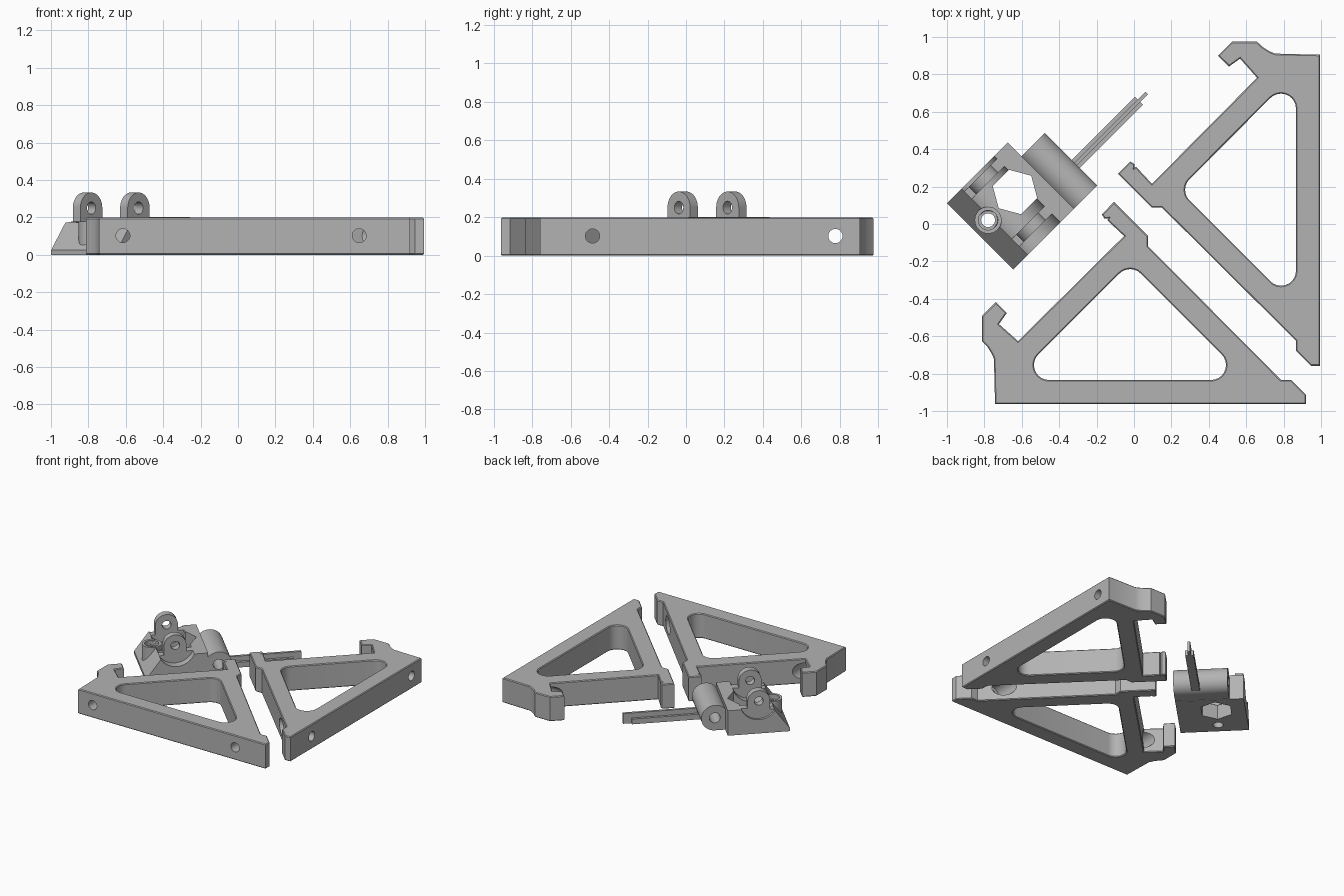
import bpy, bmesh, math
from mathutils import Matrix

if "Cube" in bpy.data.objects:
    bpy.data.objects.remove(bpy.data.objects["Cube"])

grey = bpy.data.materials.new("plain grey")
grey.diffuse_color = (0.45, 0.45, 0.45, 1)
grey.use_nodes = True
grey.node_tree.nodes["Principled BSDF"].inputs["Base Color"].default_value = grey.diffuse_color


def arc(cx, cy, r, a0, a1, n):
    """Points on an arc, angles in degrees."""
    angles = [math.radians(a0 + (a1 - a0) * i / n) for i in range(n + 1)]
    return [(cx + r * math.cos(a), cy + r * math.sin(a)) for a in angles]


def circle(cx, cy, r, n=32, start=0):
    return arc(cx, cy, r, start, start + 360, n)[:-1]


def prism(name, pts, axis, lo, hi):
    """Extrude a profile along z (points are x, y) or along y (points are x, z)."""
    def place(p, t):
        return (p[0], p[1], t) if axis == 'z' else (p[0], t, p[1])
    bm = bmesh.new()
    a = [bm.verts.new(place(p, lo)) for p in pts]
    b = [bm.verts.new(place(p, hi)) for p in pts]
    bm.faces.new(a)
    bm.faces.new(b)
    n = len(pts)
    for i in range(n):
        j = (i + 1) % n
        bm.faces.new((a[i], a[j], b[j], b[i]))
    bmesh.ops.recalc_face_normals(bm, faces=bm.faces)
    me = bpy.data.meshes.new(name)
    bm.to_mesh(me)
    bm.free()
    me.materials.append(grey)
    ob = bpy.data.objects.new(name, me)
    bpy.context.collection.objects.link(ob)
    return ob


def activate(ob):
    bpy.ops.object.select_all(action='DESELECT')
    ob.select_set(True)
    bpy.context.view_layer.objects.active = ob


def cut(ob, *cutters):
    """Subtract each cutter and remove it."""
    for c in cutters:
        activate(ob)
        m = ob.modifiers.new("cut", 'BOOLEAN')
        m.operation, m.solver, m.object = 'DIFFERENCE', 'EXACT', c
        bpy.ops.object.modifier_apply(modifier=m.name)
        bpy.data.objects.remove(c)
    return ob


def smooth(ob):
    activate(ob)
    bpy.ops.object.shade_smooth_by_angle(angle=math.radians(30))


# ---- Triangular bracket: outline and rounded window, chamfered top and bottom
H, CH = 0.198, 0.006
outline = [(-0.743, -0.963), (0.92, -0.963), (0.92, -0.914), (0.84, -0.834),
           (0.786, -0.834), (0.075, -0.118), (0.075, -0.064), (-0.107, 0.118),
           (-0.172, 0.052), (-0.158, 0.028), (-0.138, 0.03), (-0.143, 0.02),
           (-0.053, -0.064), (-0.62, -0.626), (-0.722, -0.535), (-0.68, -0.476),
           (-0.738, -0.417), (-0.813, -0.492), (-0.813, -0.626), (-0.785, -0.655),
           (-0.764, -0.688), (-0.749, -0.72)]
window = (arc(0.412, -0.754, 0.08, -90, 45, 9) + arc(-0.021, -0.321, 0.08, 45, 135, 6)
          + arc(-0.455, -0.754, 0.08, 135, 270, 9))
cu = bpy.data.curves.new("bracket_profile", 'CURVE')
cu.dimensions, cu.fill_mode = '2D', 'BOTH'
cu.extrude, cu.bevel_depth, cu.bevel_resolution, cu.offset = H / 2 - CH, CH, 0, -CH
for pts in (outline, window):
    s = cu.splines.new('POLY')
    s.points.add(len(pts) - 1)
    for p, q in zip(s.points, pts):
        p.co = (q[0], q[1], 0, 1)
    s.use_cyclic_u = True
front_bracket = bpy.data.objects.new("front_bracket", cu)
bpy.context.collection.objects.link(front_bracket)
activate(front_bracket)
bpy.ops.object.convert(target='MESH')
front_bracket = bpy.context.object
me = front_bracket.data
me.transform(Matrix.Translation((0, 0, H / 2)))
bm = bmesh.new()
bm.from_mesh(me)
bmesh.ops.remove_doubles(bm, verts=bm.verts, dist=0.0005)
bmesh.ops.recalc_face_normals(bm, faces=bm.faces)
bm.to_mesh(me)
bm.free()
me.materials.clear()
me.materials.append(grey)

# Screw holes with wider recesses on the inner side
for x in (-0.615, 0.648):
    cut(front_bracket,
        prism("hole_cutter", circle(x, 0.102, 0.037), 'y', -1.1, -0.5),
        prism("recess_cutter", circle(x, 0.102, 0.063), 'y', -0.83, -0.5))
smooth(front_bracket)

# Second bracket, mirrored across the diagonal
me2 = me = front_bracket.data.copy()
me2.transform(Matrix(((0, -1, 0, 0.032), (-1, 0, 0, 0.162), (0, 0, 1, 0), (0, 0, 0, 1))))
me2.flip_normals()
side_bracket = bpy.data.objects.new("side_bracket", me2)
bpy.context.collection.objects.link(side_bracket)

# ---- Clamp, built along x and turned 45 degrees at the end
clamp = []
U = -0.402                       # hinge axis position
body = prism("clamp_body", [(-0.628, 0), (-0.628, 0.025), (-0.518, 0.175), (-0.45, 0.18),
                            (-0.3, 0.2), (-0.17, 0.2), (-0.17, 0)], 'y', 0.285, 0.785)
# clearance saddles beside the lugs
for lo, hi in ((0.2, 0.349), (0.406, 0.707), (0.764, 0.9)):
    cut(body, prism("saddle_cutter", circle(U, 0.25, 0.14, 48), 'y', lo, hi))
# hexagonal opening and screw hole
cut(body, prism("hex_cutter", circle(-0.329, 0.571, 0.123, 6), 'z', -0.1, 0.4),
    prism("screw_cutter", circle(-0.537, 0.566, 0.05), 'z', -0.1, 0.4))
clamp.append(body)

# Screw boss on the sloped edge
boss = prism("screw_boss", circle(-0.537, 0.566, 0.072), 'z', 0.0, 0.178)
cut(boss, prism("screw_cutter", circle(-0.537, 0.566, 0.037), 'z', -0.1, 0.4),
    prism("countersink_cutter", circle(-0.537, 0.566, 0.052), 'z', 0.14, 0.4))
clamp.append(boss)

# Hinge lugs
for name, v in (("left_lug", 0.707), ("right_lug", 0.349)):
    lug = prism(name, arc(U, 0.25, 0.083, 0, 180, 24) + [(U - 0.083, 0.05), (U + 0.083, 0.05)],
                'y', v, v + 0.057)
    cut(lug, prism("pin_cutter", circle(U, 0.25, 0.033), 'y', v - 0.1, v + 0.2))
    clamp.append(lug)

# Barrel across the end
barrel = prism("barrel", arc(-0.093, 0.102, 0.1, -90, 140, 30) + [(-0.18, 0.165), (-0.18, 0.002)],
               'y', 0.285, 0.681)
cut(barrel, prism("bore_cutter", circle(-0.093, 0.102, 0.04), 'y', 0.1, 0.9))
clamp.append(barrel)

# Arm: low wide bar with a taller, longer thin blade
for name, v0, v1, z1, end in (("arm_bar", 0.416, 0.477, 0.045, 0.484),
                              ("arm_blade", 0.437, 0.457, 0.085, 0.544)):
    clamp.append(prism(name, [(-0.03, v0), (end, v0), (end, v1), (-0.03, v1)], 'z', 0.003, z1))

for ob in clamp:
    ob.data.transform(Matrix.Rotation(math.radians(45), 4, 'Z'))
    smooth(ob)
